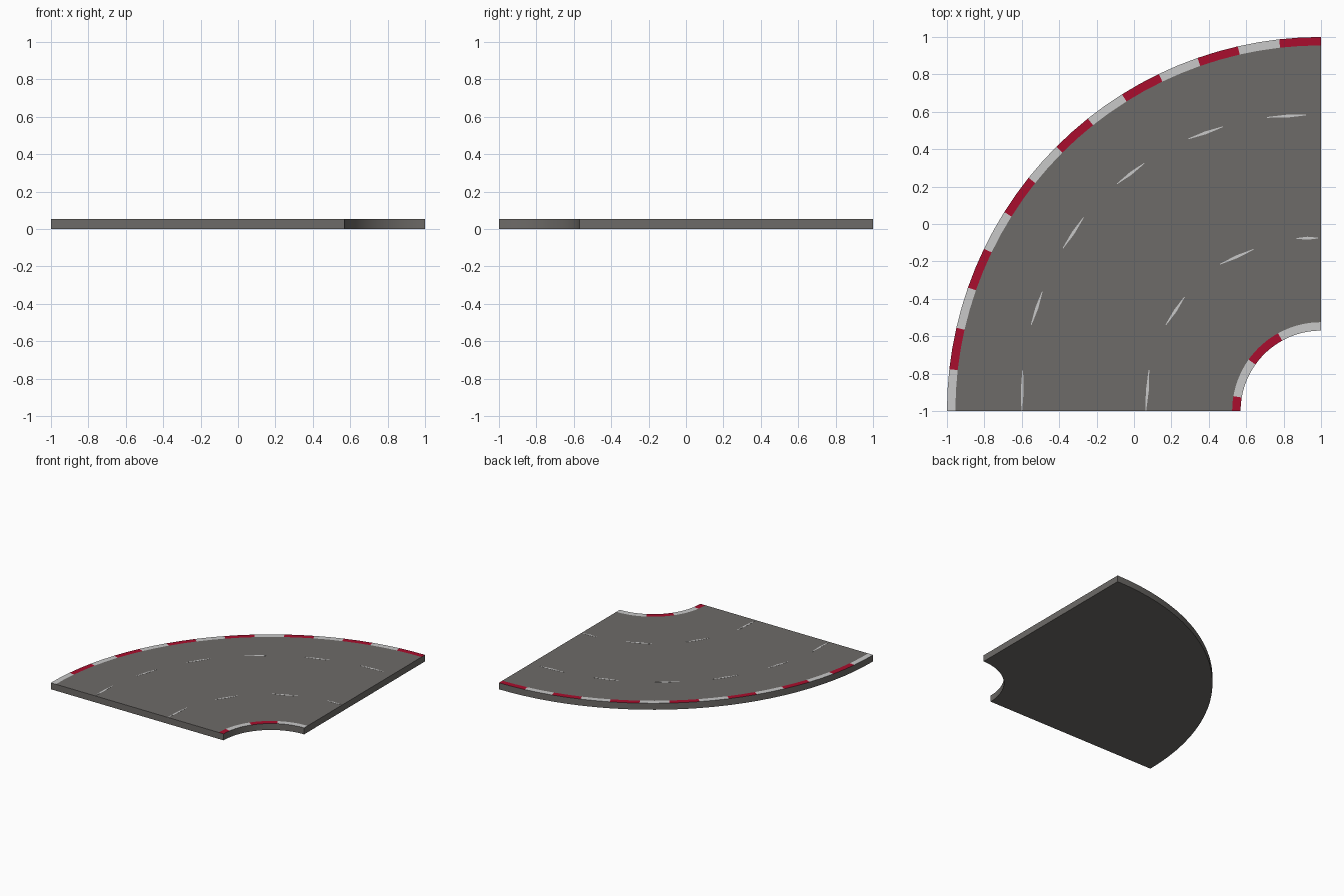
import bpy, bmesh, math

if "Cube" in bpy.data.objects:
    bpy.data.objects.remove(bpy.data.objects["Cube"])

CX, CY = 1.0, -1.0            # centre of the bend
TOP = 0.053                   # slab thickness
RADII = [0.43, 0.475, 1.955, 2.0]
RAYS = 28                     # steps in the quarter turn


def material(name, rgb):
    m = bpy.data.materials.new(name)
    m.diffuse_color = (*rgb, 1)
    m.use_nodes = True
    m.node_tree.nodes["Principled BSDF"].inputs["Base Color"].default_value = m.diffuse_color
    return m


asphalt = material("asphalt grey", (0.155, 0.147, 0.138))
red = material("kerb red", (0.40, 0.004, 0.026))
white = material("kerb white", (0.58, 0.58, 0.58))


def new_object(name, bm, mats):
    bmesh.ops.recalc_face_normals(bm, faces=bm.faces)
    me = bpy.data.meshes.new(name)
    bm.to_mesh(me)
    bm.free()
    for m in mats:
        me.materials.append(m)
    ob = bpy.data.objects.new(name, me)
    bpy.context.collection.objects.link(ob)
    return ob


def kerb_colour(ring, i):
    """Material for the top face at ring and ray step i (0 = right end)."""
    if ring == 2:                                   # outer kerb, 14 blocks
        return 1 if (i // 2) % 2 == 0 else 2
    if ring == 0:                                   # inner kerb, long blocks
        return 1 if 9 <= i < 17 or i >= 25 else 2
    return 0


# Curved road slab with kerbs cut into its top
bm = bmesh.new()
grid = []
for i in range(RAYS + 1):
    a = math.pi / 2 * (1 + i / RAYS)
    grid.append([[bm.verts.new((CX + r * math.cos(a), CY + r * math.sin(a), z))
                  for r in RADII] for z in (0, TOP)])
for i in range(RAYS):
    (b0, t0), (b1, t1) = grid[i], grid[i + 1]
    for k in range(3):
        bm.faces.new((b0[k], b1[k], b1[k + 1], b0[k + 1]))
        f = bm.faces.new((t0[k], t0[k + 1], t1[k + 1], t1[k]))
        f.material_index = kerb_colour(k, i)
    for k in (0, 3):
        bm.faces.new((b0[k], b1[k], t1[k], t0[k]))
for b, t in (grid[0], grid[-1]):
    for k in range(3):
        bm.faces.new((b[k], b[k + 1], t[k + 1], t[k]))
road = new_object("curved_road", bm, [asphalt, red, white])
bpy.context.view_layer.objects.active = road
road.select_set(True)
bpy.ops.object.shade_smooth_by_angle(angle=math.radians(30))

# Worn lane dashes: thin slivers, widest in the middle (x0, y0, x1, y1)
DASHES = {
    "outer_lane_dashes": [(-.60, -1, -.595, -.78), (-.55, -.54, -.49, -.36),
                          (-.38, -.13, -.27, .035), (-.09, .215, .055, .325),
                          (.29, .455, .475, .52), (.71, .57, .92, .583)],
    "inner_lane_dashes": [(.063, -1, .08, -.78), (.17, -.54, .27, -.39),
                          (.46, -.215, .64, -.135), (.87, -.077, .985, -.075)],
}
for name, dashes in DASHES.items():
    bm = bmesh.new()
    for x0, y0, x1, y1 in dashes:
        length = math.hypot(x1 - x0, y1 - y0)
        nx, ny = -(y1 - y0) / length, (x1 - x0) / length
        pts = []
        for t, w in ((0, -.002), (.5, -.008), (1, -.002),
                     (1, .002), (.5, .008), (0, .002)):
            pts.append(bm.verts.new((x0 + (x1 - x0) * t + nx * w,
                                     y0 + (y1 - y0) * t + ny * w, TOP)))
        f = bm.faces.new(pts)
        ext = bmesh.ops.extrude_face_region(bm, geom=[f])
        bmesh.ops.translate(bm, vec=(0, 0, 0.0008), verts=[
            v for v in ext["geom"] if isinstance(v, bmesh.types.BMVert)])
    new_object(name, bm, [white])
